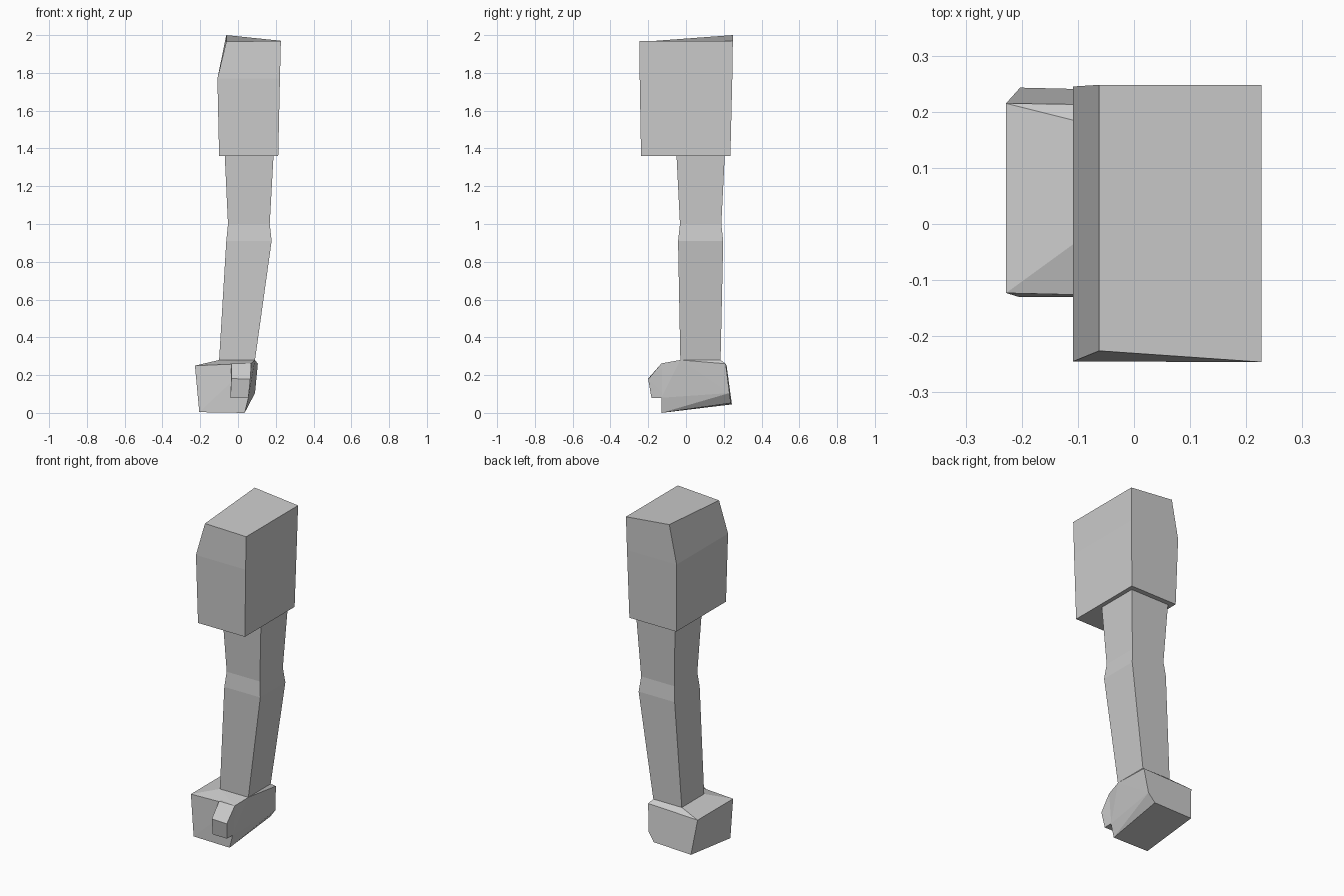
import bpy, bmesh

if "Cube" in bpy.data.objects:
    bpy.data.objects.remove(bpy.data.objects["Cube"])


def finish(bm, name):
    bmesh.ops.recalc_face_normals(bm, faces=bm.faces)
    mesh = bpy.data.meshes.new(name)
    bm.to_mesh(mesh)
    bm.free()
    obj = bpy.data.objects.new(name, mesh)
    bpy.context.collection.objects.link(obj)
    return obj


def rect(x0, x1, y0, y1, z):
    return [(x0, y0, z), (x1, y0, z), (x1, y1, z), (x0, y1, z)]


def loft(name, rings):
    """Skin a stack of equal-sized rings and cap both ends."""
    bm = bmesh.new()
    vs = [[bm.verts.new(p) for p in r] for r in rings]
    n = len(vs[0])
    for a, b in zip(vs, vs[1:]):
        for i in range(n):
            j = (i + 1) % n
            bm.faces.new((a[i], a[j], b[j], b[i]))
    bm.faces.new(vs[0][::-1])
    bm.faces.new(vs[-1])
    return finish(bm, name)


def hull(name, points):
    """Wrap a faceted convex block around a few corner points."""
    bm = bmesh.new()
    for p in points:
        bm.verts.new(p)
    bmesh.ops.convex_hull(bm, input=bm.verts[:])
    bmesh.ops.dissolve_limit(bm, angle_limit=0.02, verts=bm.verts[:], edges=bm.edges[:])
    return finish(bm, name)


# Sleeve: wide block with a sloped outer shoulder and slightly tilted top
loft("sleeve", [
    rect(-0.10, 0.213, -0.238, 0.235, 1.36),
    rect(-0.109, 0.222, -0.245, 0.245, 1.77),
    [(-0.062, -0.226, 1.965), (0.227, -0.246, 1.97), (0.227, 0.248, 1.97), (-0.062, 0.248, 2.0)],
])

# Forearm: square tube with a small elbow kink
wrist = rect(-0.10, 0.09, -0.03, 0.183, 0.28)
loft("forearm", [
    wrist,
    rect(-0.062, 0.178, -0.042, 0.197, 0.91),
    rect(-0.053, 0.168, -0.032, 0.187, 1.0),
    rect(-0.07, 0.188, -0.05, 0.205, 1.36),
])

# Fist: front outline, back outline, and the wrist on top
front = [(-0.228, -0.123, 0.25), (-0.205, -0.13, 0.004), (0.035, -0.13, 0.0),
         (0.055, -0.13, 0.08), (0.07, -0.13, 0.262)]
back = [(-0.228, 0.215, 0.25), (-0.203, 0.243, 0.045), (0.05, 0.237, 0.052),
        (0.09, 0.23, 0.105), (0.105, 0.21, 0.26)]
hull("fist", front + back + wrist)

# Thumb: sloped block folded over the front of the fist
hull("thumb", [
    (-0.035, -0.20, 0.182), (0.065, -0.20, 0.178), (-0.04, -0.183, 0.08), (0.055, -0.183, 0.08),
    (-0.035, -0.13, 0.262), (0.07, -0.13, 0.262), (-0.035, -0.10, 0.262), (0.07, -0.10, 0.262),
    (-0.04, -0.10, 0.08), (0.055, -0.10, 0.08),
])
